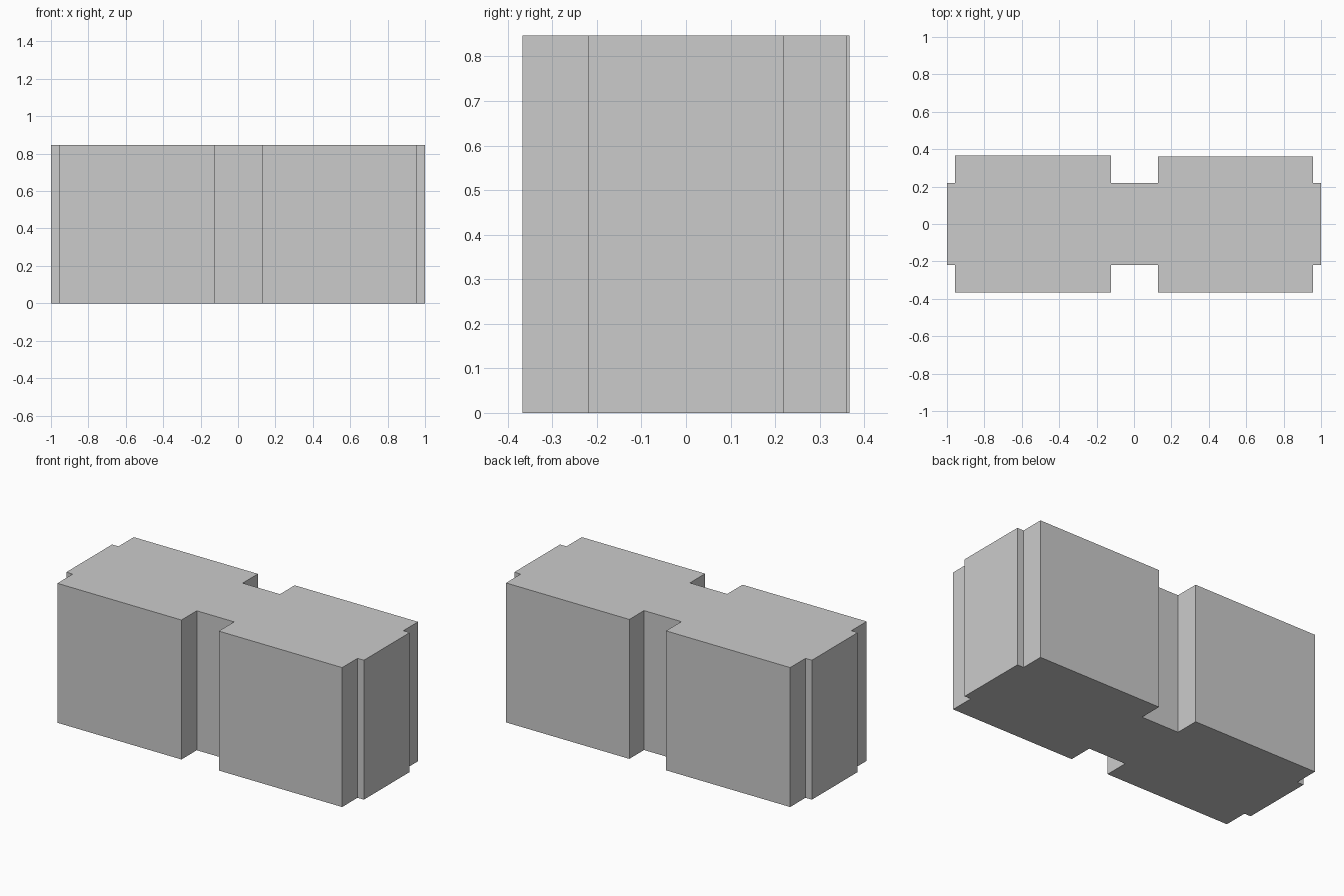
import bpy, bmesh

if "Cube" in bpy.data.objects:
    bpy.data.objects.remove(bpy.data.objects["Cube"])

HEIGHT = 0.847
CORE_Y = 0.22      # half depth of the central core
BACK_L, BACK_R, FRONT = 0.367, 0.361, -0.367
OUT, NOTCH_L, NOTCH_R = 0.957, -0.123, 0.128


def extrude_outline(name, points, height):
    bm = bmesh.new()
    face = bm.faces.new([bm.verts.new((x, y, 0)) for x, y in points])
    result = bmesh.ops.extrude_face_region(bm, geom=[face], use_keep_orig=True)
    top = [v for v in result["geom"] if isinstance(v, bmesh.types.BMVert)]
    bmesh.ops.translate(bm, verts=top, vec=(0, 0, height))
    bmesh.ops.recalc_face_normals(bm, faces=bm.faces)
    mesh = bpy.data.meshes.new(name)
    bm.to_mesh(mesh)
    bm.free()
    obj = bpy.data.objects.new(name, mesh)
    bpy.context.collection.objects.link(obj)
    return obj


def side(y_left, y_right, core):
    # Outline of one long side, left to right: step, block, notch, block, step
    return [(-1, core), (-OUT, core), (-OUT, y_left), (NOTCH_L, y_left),
            (NOTCH_L, core), (NOTCH_R, core), (NOTCH_R, y_right),
            (OUT, y_right), (OUT, core), (1, core)]


# Building body with notched front and back and stepped ends
outline = side(FRONT, FRONT, -CORE_Y) + side(BACK_L, BACK_R, CORE_Y)[::-1]
extrude_outline("building_body", outline, HEIGHT)
